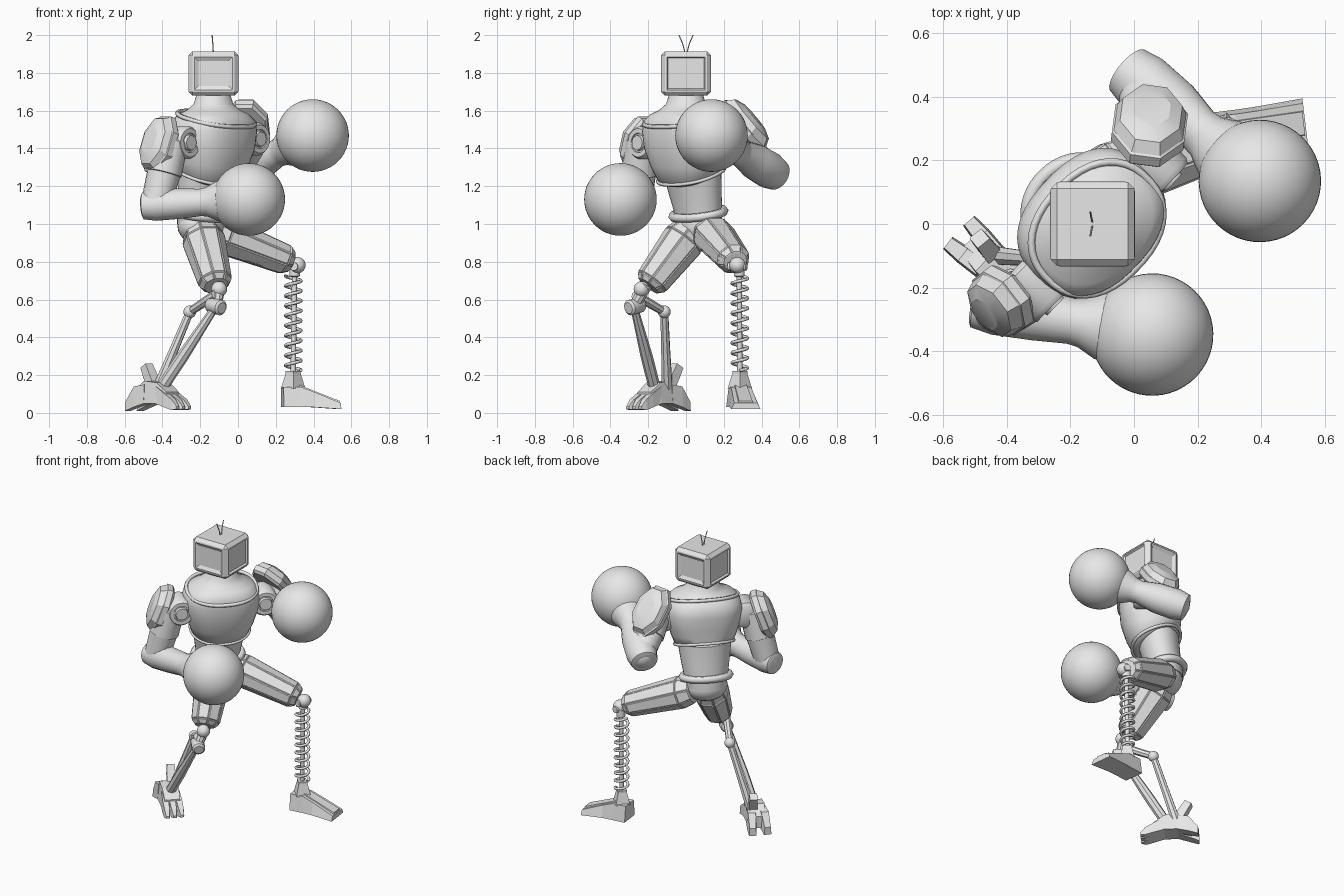
import bpy, bmesh, math
from mathutils import Vector, Matrix

cube = bpy.data.objects.get("Cube")
if cube:
    bpy.data.objects.remove(cube, do_unlink=True)

grey = bpy.data.materials.new("light_grey")
grey.use_nodes = True
grey.diffuse_color = (0.8, 0.8, 0.8, 1)
grey.node_tree.nodes["Principled BSDF"].inputs["Base Color"].default_value = (0.8, 0.8, 0.8, 1)

# Body axes: the torso is turned towards +x, -y
SIDE = Vector((0.69, 0.724, 0))
FRONT = Vector((0.724, -0.69, 0))
UP = Vector((0, 0, 1))
BASE = Vector((-0.13, 0, 0))


def body(s, f, z):
    return BASE + SIDE * s + FRONT * f + UP * z


def link(name, data):
    ob = bpy.data.objects.new(name, data)
    bpy.context.collection.objects.link(ob)
    data.materials.append(grey)
    return ob


def finish(name, bm, angle=35):
    """Smooth faces, with edges sharper than the angle kept hard."""
    bmesh.ops.recalc_face_normals(bm, faces=bm.faces)
    for f in bm.faces:
        f.smooth = angle > 0
    for e in bm.edges:
        if len(e.link_faces) == 2:
            e.smooth = e.calc_face_angle() < math.radians(angle)
    me = bpy.data.meshes.new(name)
    bm.to_mesh(me)
    bm.free()
    return link(name, me)


def loft(name, rings, angle=35, panel=0):
    bm = bmesh.new()
    rows = [[bm.verts.new(p) for p in r] for r in rings]
    n = len(rows[0])
    quads = []
    for a, b in zip(rows, rows[1:]):
        for i in range(n):
            j = (i + 1) % n
            quads.append(bm.faces.new((a[i], a[j], b[j], b[i])))
    bm.faces.new(rows[0][::-1])
    bm.faces.new(rows[-1])
    if panel:
        bmesh.ops.recalc_face_normals(bm, faces=bm.faces)
        bmesh.ops.inset_individual(bm, faces=quads, thickness=panel, depth=panel * 0.7)
    return finish(name, bm, angle)


def power(x, p):
    return math.copysign(abs(x) ** p, x)


def ring(c, u, v, n, p=1):
    """Closed ring around c; p below 1 makes it squarer."""
    return [c + u * power(math.cos(t), p) + v * power(math.sin(t), p)
            for t in (2 * math.pi * (i + 0.5) / n for i in range(n))]


def tube(name, a, b, stations, n=20, angle=35, panel=0, flat=1.0):
    """Turned part from a to b; stations are (fraction, radius)."""
    a, b = Vector(a), Vector(b)
    d = (b - a).normalized()
    u = d.cross(UP if abs(d.z) < 0.95 else FRONT).normalized()
    v = d.cross(u)
    return loft(name, [ring(a.lerp(b, t), u * r, v * r * flat, n) for t, r in stations],
                angle, panel)


def ball(name, c, r, scale=(1, 1, 1), seg=24):
    bm = bmesh.new()
    turn = Matrix((SIDE, FRONT, UP)).transposed().to_4x4()
    bmesh.ops.create_uvsphere(bm, u_segments=seg, v_segments=seg // 2, radius=r,
                              matrix=Matrix.Translation(c) @ turn @ Matrix.Diagonal((*scale, 1)))
    return finish(name, bm, 60)


def wire(name, pts, r, cyclic=False):
    cu = bpy.data.curves.new(name, "CURVE")
    cu.dimensions = "3D"
    cu.bevel_depth = r
    cu.bevel_resolution = 1
    sp = cu.splines.new("POLY")
    sp.points.add(len(pts) - 1)
    for q, p in zip(sp.points, pts):
        q.co = (*p, 1)
    sp.use_cyclic_u = cyclic
    return link(name, cu)


def hoop(name, z, tilt, s, f, mid, r, p=1):
    wire(name, ring(body(0, mid, z), SIDE * s, FRONT * f + UP * tilt, 40, p), r, True)


def slab(name, c, d, stations):
    """Blocky part along d; stations are (distance, half width, low, high)."""
    c, d = Vector(c), Vector(d).normalized()
    w = d.cross(UP)
    loft(name, [[c + d * t + w * a * h + UP * z for a, z in
                 ((-1, lo), (1, lo), (0.8, hi), (-0.8, hi))] for t, h, lo, hi in stations], 0)


# Head: bevelled box with a sunken screen on each side, smaller on front and back
bm = bmesh.new()
bmesh.ops.create_cube(bm, size=1, matrix=Matrix.Translation((-0.13, 0, 1.797))
                      @ Matrix.Diagonal((0.262, 0.262, 0.235, 1)))
bmesh.ops.bevel(bm, geom=bm.edges[:], offset=0.02, segments=1, affect="EDGES")
for axis, slope in ((0, 0.01), (1, 0.03)):
    screens = [f for f in bm.faces if abs(f.normal[axis]) > 0.99]
    bmesh.ops.inset_individual(bm, faces=screens, thickness=0.014, depth=0.002)
    bmesh.ops.inset_individual(bm, faces=screens, thickness=slope, depth=-0.012)
finish("head", bm, 0)
for sg in (-1, 1):
    wire("antenna", [(-0.13, sg * 0.004, 1.9), (-0.133, sg * 0.016, 1.95),
                     (-0.137, sg * 0.037, 2.0)], 0.003)

# Torso: neck flaring into a broad squarish chest shell, waist, and raised rims
loft("chest", [ring(body(0, f, z), SIDE * s, FRONT * d + UP * t, 40, p)
               for z, s, d, f, t, p in (
    (1.25, 0.16, 0.125, -0.045, -0.055, 0.9), (1.262, 0.185, 0.15, -0.04, -0.055, 0.9),
    (1.325, 0.208, 0.172, -0.02, -0.03, 0.85), (1.4, 0.23, 0.188, -0.004, 0, 0.82),
    (1.49, 0.244, 0.196, -0.004, 0, 0.82), (1.545, 0.232, 0.19, 0, 0, 0.84),
    (1.58, 0.2, 0.165, 0, 0, 0.9), (1.605, 0.148, 0.13, 0, 0, 1),
    (1.635, 0.108, 0.103, 0, 0, 1), (1.7, 0.085, 0.085, 0, 0, 1))], 50)
loft("waist", [ring(body(0, f, z), SIDE * s, FRONT * d, 32) for z, s, d, f in (
    (1.0, 0.13, 0.11, -0.1), (1.08, 0.142, 0.115, -0.09), (1.16, 0.155, 0.122, -0.07),
    (1.29, 0.172, 0.137, -0.045))])
hoop("collar", 1.557, -0.043, 0.222, 0.174, 0.02, 0.012, 0.88)
hoop("chest_rim", 1.262, -0.055, 0.187, 0.152, -0.04, 0.01, 0.9)
hoop("belt", 1.055, -0.025, 0.15, 0.118, -0.095, 0.024)
ball("pelvis", body(0, -0.09, 0.99), 0.12, (1.15, 0.95, 0.85))

# Shoulder sockets with ringed discs
for s, z in ((-0.268, 1.43), (0.268, 1.45)):
    tube("shoulder_socket", body(s, -0.08, z), body(s, 0.095, z),
         [(0, 0.06), (0.1, 0.087), (0.85, 0.087), (0.95, 0.075), (0.95, 0.052),
          (0.9, 0.05), (0.9, 0.042), (1, 0.038)], 24)


# Arms: upper arm, elbow, forearm flaring into a round glove; k thickens the elbow end
def arm(name, shoulder, elbow, glove, k):
    tube(name + "_upper_arm", shoulder, elbow,
         [(-0.1, 0.06), (0, 0.088), (0.5, 0.096), (0.51, 0.089), (1, 0.08)])
    ball(name + "_elbow", elbow, 0.078 * k)
    tube(name + "_forearm", elbow, glove,
         [(-0.15, 0.055 * k), (-0.135, 0.072 * k), (0, 0.084 * k), (0.25, 0.081 * k),
          (0.48, 0.073), (0.55, 0.078), (0.66, 0.105), (0.8, 0.125)])
    ball(name + "_glove", glove, 0.192, seg=48)


arm("right", (-0.35, -0.23, 1.44), (-0.435, -0.265, 1.1), (0.057, -0.347, 1.13), 1)
arm("left", (0.065, 0.23, 1.46), (0.03, 0.44, 1.285), (0.395, 0.135, 1.468), 1.17)


# Shoulder pads: thick eight-sided domes
def pad(name, c, normal, wide, tall):
    c, n = Vector(c), Vector(normal).normalized()
    u = n.cross(UP).normalized()
    v = u.cross(n)
    loft(name, [ring(c + n * h, u * wide * k, v * tall * k, 8) for h, k in (
        (-0.05, 0.9), (-0.035, 1.0), (0, 1.0), (0.004, 0.95), (0.04, 0.82),
        (0.06, 0.5))], 25)


pad("right_shoulder_pad", (-0.425, -0.25, 1.425), (-0.72, -0.55, 0.33), 0.118, 0.167)
pad("left_shoulder_pad", (0.05, 0.317, 1.53), (0.1, 0.75, 0.64), 0.124, 0.178)

# Thighs: faceted armour with long raised panels
thigh = [(0, 0.09), (0.17, 0.112), (0.92, 0.088), (1, 0.06)]
tube("left_thigh", (-0.14, 0.125, 0.965), (0.28, 0.262, 0.8), thigh, 8, 0, 0.007, 0.9)
tube("right_thigh", (-0.195, 0.025, 0.965), (-0.115, -0.198, 0.672), thigh, 8, 0, 0.007)

# Left lower leg: knee ball, piston and coil spring
ball("left_knee", (0.315, 0.272, 0.782), 0.043)
tube("left_knee_pin", (0.295, 0.225, 0.775), (0.32, 0.32, 0.775), [(0, 0.022), (1, 0.022)], 12)
tube("left_piston", (0.3, 0.282, 0.77), (0.292, 0.285, 0.2), [(0, 0.028), (0.08, 0.028),
     (0.09, 0.014), (1, 0.014)], 12)
turns, steps = 9.5, 190
wire("left_spring", [(0.293 + 0.041 * math.cos(t), 0.285 + 0.041 * math.sin(t), 0.225 + 0.5 * k)
                     for k, t in ((i / steps, 2 * math.pi * turns * i / steps)
                                  for i in range(steps + 1))], 0.009)
toe_way = (0.99, 0.12, 0)
slab("left_foot", (0.235, 0.28, 0), toe_way, [
    (0, 0.068, 0.03, 0.138), (0.09, 0.068, 0.03, 0.138), (0.16, 0.07, 0.03, 0.112),
    (0.305, 0.078, 0.02, 0.052)])
slab("left_foot_ridge", (0.235, 0.28, 0), toe_way, [
    (0.08, 0.04, 0.1, 0.15), (0.3, 0.045, 0.03, 0.064)])
tube("left_ankle", (0.292, 0.285, 0.13), (0.292, 0.285, 0.222),
     [(0, 0.065), (0.15, 0.06), (0.85, 0.04), (1, 0.04)], 4, 0)

# Right lower leg: knee barrel and two slanting struts
ball("right_knee", (-0.1, -0.235, 0.655), 0.042)
tube("right_knee_link", (-0.1, -0.21, 0.68), (-0.115, -0.27, 0.57), [(0, 0.035), (1, 0.03)], 10)
tube("right_knee_barrel", (-0.15, -0.235, 0.575), (-0.085, -0.305, 0.555),
     [(0, 0.035), (0.1, 0.042), (0.9, 0.042), (1, 0.03)], 14)
tube("right_knee_arm", (-0.12, -0.27, 0.625), (-0.255, -0.115, 0.535),
     [(0, 0.026), (1, 0.022)], 8)
ball("right_heel_joint", (-0.255, -0.115, 0.535), 0.034)
tube("right_rear_strut", (-0.255, -0.115, 0.535), (-0.425, -0.1, 0.13),
     [(0, 0.022), (0.5, 0.025), (1, 0.03)], 8)
tube("right_front_strut", (-0.12, -0.275, 0.56), (-0.405, -0.165, 0.13),
     [(0, 0.02), (0.25, 0.025), (0.6, 0.032), (1, 0.032)], 8)

# Right foot: arched block with close toes, heel claws and a fin
centre = Vector((-0.425, -0.145, 0))
slab("right_foot", centre, FRONT, [(-0.13, 0.05, 0.04, 0.12), (-0.05, 0.065, 0.05, 0.17),
     (0.04, 0.065, 0.05, 0.16), (0.11, 0.06, 0.03, 0.11)])
for k in (-1, 0, 1):
    slab("right_toe", centre + FRONT * 0.04 + SIDE * 0.04 * k, FRONT + SIDE * 0.04 * k,
         [(0, 0.022, 0.05, 0.14), (0.07, 0.023, 0.03, 0.1), (0.12, 0.02, 0.015, 0.07),
          (0.15, 0.012, 0.02, 0.035)])
for k in (-1, 1):
    slab("right_heel_claw", centre - FRONT * 0.045 + SIDE * 0.035 * k, SIDE * 0.1 * k - FRONT,
         [(0, 0.03, 0.05, 0.15), (0.07, 0.03, 0.03, 0.14), (0.13, 0.024, 0.01, 0.06)])
tube("right_heel_fin", (-0.44, -0.1, 0.13), (-0.485, -0.045, 0.25),
     [(0, 0.04), (0.6, 0.038), (1, 0.034)], 4, 0)
